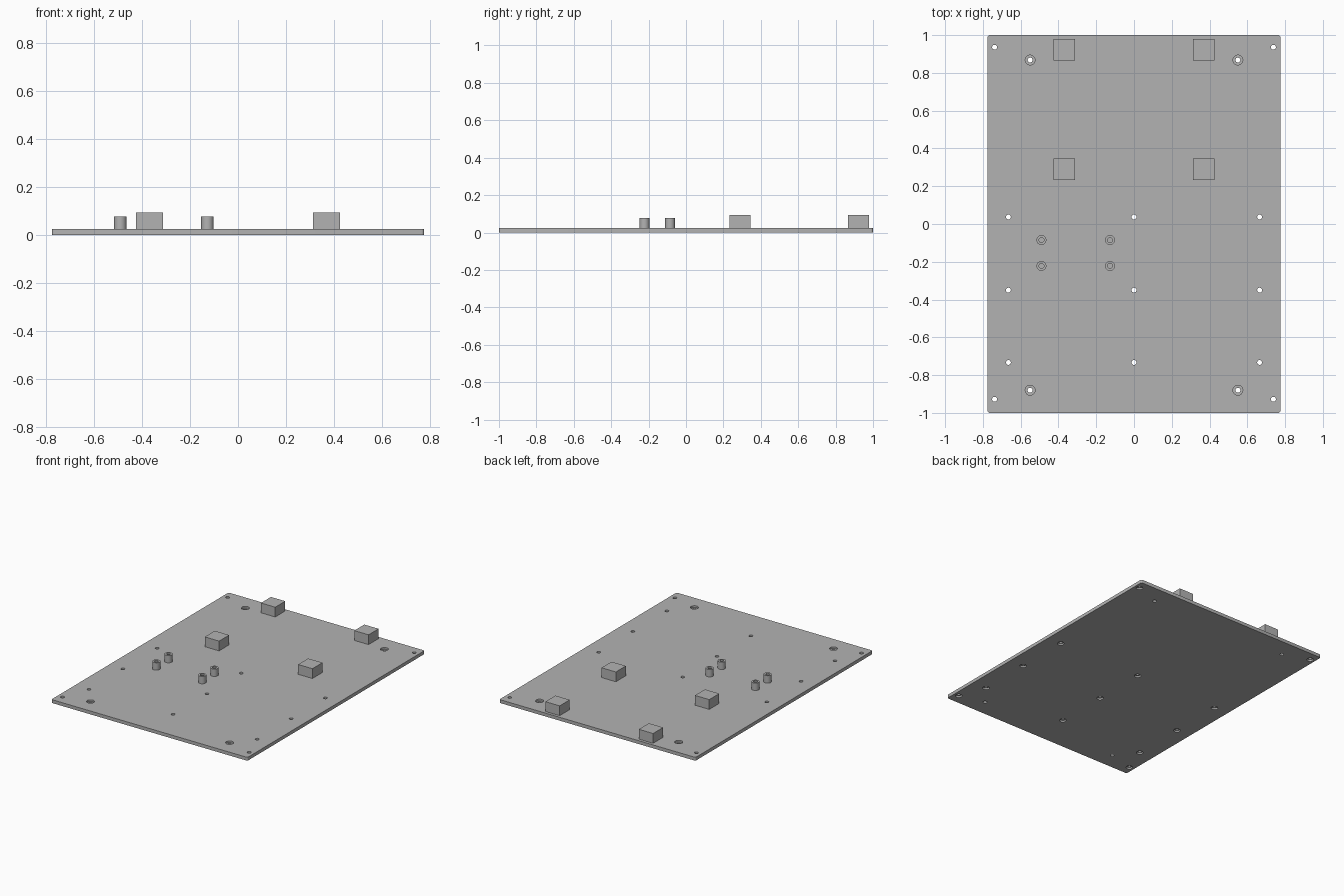
import bpy, bmesh, math

if "Cube" in bpy.data.objects:
    bpy.data.objects.remove(bpy.data.objects["Cube"], do_unlink=True)

GREY = (0.45, 0.45, 0.45, 1)
mat = bpy.data.materials.new("plain grey")
mat.use_nodes = True
mat.diffuse_color = GREY
mat.node_tree.nodes["Principled BSDF"].inputs["Base Color"].default_value = GREY

THICK = 0.024
HOLE_R = 0.013


def finish(bm, name):
    bmesh.ops.recalc_face_normals(bm, faces=bm.faces)
    mesh = bpy.data.meshes.new(name)
    bm.to_mesh(mesh)
    bm.free()
    obj = bpy.data.objects.new(name, mesh)
    bpy.context.collection.objects.link(obj)
    mesh.materials.append(mat)
    return obj


def box(bm, size, centre):
    verts = bmesh.ops.create_cube(bm, size=1)["verts"]
    bmesh.ops.scale(bm, vec=size, verts=verts)
    bmesh.ops.translate(bm, vec=centre, verts=verts)


def lathe(bm, profile, x, y, closed=False, sides=32):
    """Turn (radius, z) points about a vertical axis; cap or close the ends."""
    rings = [[bm.verts.new((x + r * math.cos(2 * math.pi * i / sides),
                            y + r * math.sin(2 * math.pi * i / sides), z))
              for i in range(sides)] for r, z in profile]
    pairs = list(zip(rings, rings[1:]))
    if closed:
        pairs.append((rings[-1], rings[0]))
    else:
        bm.faces.new(rings[0])
        bm.faces.new(rings[-1])
    for a, b in pairs:
        for i in range(sides):
            j = (i + 1) % sides
            bm.faces.new((a[i], a[j], b[j], b[i]))


def smooth(obj):
    bpy.ops.object.select_all(action="DESELECT")
    obj.select_set(True)
    bpy.context.view_layer.objects.active = obj
    bpy.ops.object.shade_smooth_by_angle(angle=math.radians(30))


# Base plate with slightly rounded corners
bm = bmesh.new()
box(bm, (1.55, 2, THICK), (0, 0, THICK / 2))
uprights = [e for e in bm.edges if abs(e.verts[0].co.z - e.verts[1].co.z) > 0.01]
bmesh.ops.bevel(bm, geom=uprights, offset=0.012, segments=4, profile=0.5, affect="EDGES")
plate = finish(bm, "base_plate")

# Stepped screw holes: some recessed from below, some from above
below = [(HOLE_R, 0.05), (HOLE_R, 0.012), (0.022, 0.012), (0.022, -0.02)]
above = [(HOLE_R, -0.02), (HOLE_R, 0.012), (0.026, 0.012), (0.026, 0.05)]
bm = bmesh.new()
for x in (-0.665, 0, 0.665):
    for y in (0.037, -0.35, -0.733):
        lathe(bm, below, x, y)
for sx in (-1, 1):
    for y in (0.936, -0.928):
        lathe(bm, below, sx * 0.738, y)
    for y in (0.868, -0.88):
        lathe(bm, above, sx * 0.55, y)
cutter = finish(bm, "hole_cutter")
cutter.hide_render = True
cut = plate.modifiers.new("holes", "BOOLEAN")
cut.operation = "DIFFERENCE"
cut.solver = "EXACT"
cut.object = cutter
bpy.context.view_layer.objects.active = plate
bpy.ops.object.modifier_apply(modifier=cut.name)
bpy.data.objects.remove(cutter, do_unlink=True)
smooth(plate)

# Hollow standoff posts
for x, side in ((-0.49, "right"), (-0.127, "left")):
    for y, end in ((-0.085, "back"), (-0.222, "front")):
        bm = bmesh.new()
        lathe(bm, [(0.026, THICK), (0.026, 0.077), (HOLE_R, 0.077), (HOLE_R, THICK)],
              x, y, closed=True)
        smooth(finish(bm, f"standoff_{end}_{side}"))

# Square support blocks
for x, side in ((-0.369, "right"), (0.369, "left")):
    for y, end in ((0.923, "back"), (0.289, "front")):
        bm = bmesh.new()
        box(bm, (0.113, 0.113, 0.07), (x, y, THICK + 0.035))
        finish(bm, f"support_block_{end}_{side}")
